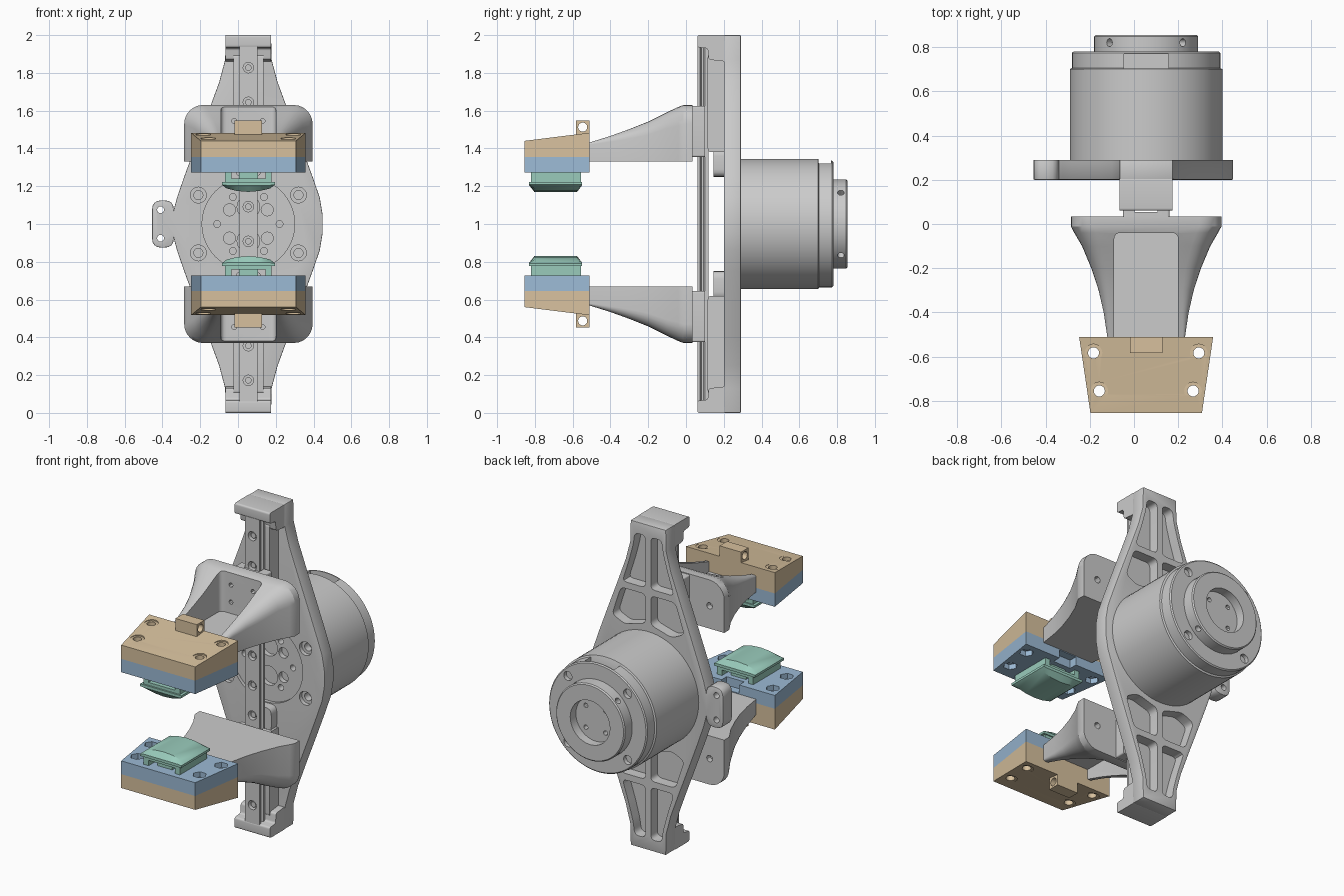
import bpy, bmesh, math
from mathutils import Vector

if "Cube" in bpy.data.objects:
    bpy.data.objects.remove(bpy.data.objects["Cube"])

CX, CZ = 0.055, 1.0          # gripper axis
COL = bpy.context.scene.collection


def obj(name, bm, mat=None):
    bmesh.ops.recalc_face_normals(bm, faces=bm.faces)
    me = bpy.data.meshes.new(name)
    bm.to_mesh(me)
    bm.free()
    ob = bpy.data.objects.new(name, me)
    COL.objects.link(ob)
    if mat:
        me.materials.append(mat)
    return ob


def loft(name, rings, mat=None):
    bm = bmesh.new()
    vs = [[bm.verts.new(p) for p in r] for r in rings]
    n = len(vs[0])
    for a, b in zip(vs, vs[1:]):
        for i in range(n):
            bm.faces.new((a[i], a[(i + 1) % n], b[(i + 1) % n], b[i]))
    bm.faces.new(vs[0])
    bm.faces.new(vs[-1])
    return obj(name, bm, mat)


def prism(name, pts, axis, a, b, mat=None):
    put = {'X': lambda p, t: (t, p[0], p[1]), 'Y': lambda p, t: (p[0], t, p[1]),
           'Z': lambda p, t: (p[0], p[1], t)}[axis]
    return loft(name, [[put(p, t) for p in pts] for t in (a, b)], mat)


def rnd(pts, r, n=4):
    """Round the corners of a 2D outline."""
    out = []
    for i, p in enumerate(pts):
        p, a, b = Vector(p), Vector(pts[i - 1]), Vector(pts[(i + 1) % len(pts)])
        s = p + (a - p).normalized() * min(r, (a - p).length * .45)
        e = p + (b - p).normalized() * min(r, (b - p).length * .45)
        for k in range(n + 1):
            t = k / n
            out.append(tuple(s * (1 - t) ** 2 + p * 2 * t * (1 - t) + e * t * t))
    return out


def rect(x0, x1, z0, z1):
    return [(x0, z0), (x1, z0), (x1, z1), (x0, z1)]


def cyl(axis, u, v, r, a, b, n=20):
    pts = [(u + r * math.cos(math.tau * i / n), v + r * math.sin(math.tau * i / n)) for i in range(n)]
    return prism("cutter", pts, axis, a, b)


def cut(ob, cutters, bevel=0):
    if bevel:
        m = ob.modifiers.new("bevel", 'BEVEL')
        m.width, m.segments, m.limit_method, m.angle_limit = bevel, 2, 'ANGLE', math.radians(50)
    for c in cutters:
        c.hide_render = True
        m = ob.modifiers.new("cut", 'BOOLEAN')
        m.object, m.operation, m.solver = c, 'DIFFERENCE', 'EXACT'
    bpy.context.view_layer.update()
    dg = bpy.context.evaluated_depsgraph_get()
    me = bpy.data.meshes.new_from_object(ob.evaluated_get(dg))
    ob.modifiers.clear()
    ob.data = me
    for c in cutters:
        bpy.data.objects.remove(c)
    return ob


def mirrored(ob):
    """Copy an upper part to the lower side."""
    bm = bmesh.new()
    bm.from_mesh(ob.data)
    for v in bm.verts:
        v.co.z = 2 * CZ - v.co.z
    mats = list(ob.data.materials)
    new = obj(ob.name.replace("upper", "lower"), bm, mats[0] if mats else None)
    return new


def material(name, c):
    m = bpy.data.materials.new(name)
    m.diffuse_color = (*c, 1)
    m.use_nodes = True
    m.node_tree.nodes["Principled BSDF"].inputs["Base Color"].default_value = m.diffuse_color
    return m


tan = material("tan", (0.68, 0.53, 0.34))
blue = material("blue", (0.33, 0.49, 0.66))
green = material("green", (0.32, 0.60, 0.50))

# Main plate with side lug, ribbed back pockets and mounting holes
half = [(.12, 1.0), (.123, .87), (.155, .75), (.21, .6), (.285, .4), (.34, .25), (.378, .14)]
right = half + [(.393, .05), (.393, -.05)] + [(x, -z) for x, z in half[::-1]]
lug = rnd([(-.395, -.125), (-.51, -.125), (-.51, .125), (-.395, .125)], .05)
left = [(-x, -z) for x, z in half] + lug + [(-x, z) for x, z in half[::-1]]
plate = prism("main_plate", [(CX + x, CZ + z) for x, z in right + left], 'Y', .2, .29)
cs = []
for sx in (1, -1):
    for sz in (1, -1):
        for poly in ([(.018, .61), (.018, .93), (.092, .93), (.1, .86), (.13, .75), (.175, .61)],
                     [(.018, .39), (.018, .57), (.185, .57), (.245, .39), (.16, .35)]):
            cs.append(prism("cutter", rnd([(CX + sx * x, CZ + sz * z) for x, z in poly], .03), 'Y', .225, .35))
        x, z = CX + sx * .265, CZ + sz * .153
        cs += [cyl('Y', x, z, .042, .1, .225), cyl('Y', x, z, .024, .1, .27)]
cs += [cyl('Y', -.41, CZ + s * .075, .018, .1, .4) for s in (1, -1)]
cs.append(cyl('Y', CX, CZ, .245, .1, .22, 64))
cs += [cyl('Y', CX + .165 * math.cos(a), CZ + .165 * math.sin(a), .018, .1, .26)
       for a in [math.radians(60 * k) for k in range(6)]]
cs += [cyl('Y', CX + sx * .1, CZ + sz * .075, .032, .1, .25) for sx in (1, -1) for sz in (1, -1)]
cs += [cyl('Y', CX, CZ + s * .09, .06, .1, .25) for s in (1, -1)]
cut(plate, cs, .012)

# Hooked end blocks and rail supports
end = prism("upper_end_block", rnd([(.21, 2), (.06, 2), (.06, 1.935), (.115, 1.93), (.12, 1.87), (.21, 1.86)], .012),
            'X', CX - .12, CX + .12)
spine = prism("upper_rail_support", rnd([(.21, 1.9), (.115, 1.9), (.115, 1.38), (.21, 1.38)], .02),
              'X', CX - .08, CX + .08)
foot = prism("upper_support_foot", rnd(rect(CX - .07, CX + .07, 1.25, 1.4), .04), 'Y', .145, .21)
for o in (end, spine, foot):
    mirrored(o)

# Grooved linear rail with bolt holes
hr = [(.048, .06), (.048, .075), (.036, .082), (.036, .092), (.048, .1), (.048, .118)]
rail = prism("linear_rail", [(CX + x, y) for x, y in hr] + [(CX - x, y) for x, y in hr[::-1]], 'Z', .06, 1.94)
cut(rail, [cyl('Y', CX, .172 + .184 * k, .028, 0, .09, 16) for k in range(10)])
for k in range(10):
    prism("rail_bolt_%d" % k, [(CX + .017 * math.cos(a), .172 + .184 * k + .017 * math.sin(a))
                               for a in [math.tau * i / 12 for i in range(12)]], 'Y', .07, .1)

# Motor: turned body, rear ring and hollow cap
prof = [(.345, .285), (.345, .70), (.335, .705), (.335, .774), (.328, .78), (.235, .78), (.235, .848),
        (.228, .855), (.135, .855), (.135, .80)]
N = 72
motor = loft("motor", [[(CX + r * math.cos(math.tau * i / N), y, CZ + r * math.sin(math.tau * i / N))
                        for i in range(N)] for r, y in prof])
cs = [prism("cutter", rect(CX - .1, CX + .1, CZ + .24, CZ + .5), 'Y', .702, .768)]
for k in range(4):
    a = math.radians(45 + 90 * k)
    c, s = math.cos(a), math.sin(a)
    cs += [cyl('Y', CX + .288 * c, CZ + .288 * s, .028, .755, .9),
           cyl('Y', CX + .095 * c, CZ + .095 * s, .014, .77, .82, 12)]
    pin = cyl('Z', 0, 0, .018, .2, .3, 14)
    pin.rotation_euler = (0, math.pi / 2 - a, 0)
    pin.location = (CX, .82, CZ)
    cs.append(pin)
cut(motor, cs)

# Finger bracket: flared arm with open channel
rings = []
for y, w, h, r in [(.035, .34, .30, .1), (-.012, .34, .30, .1), (-.04, .325, .29, .1), (-.1, .29, .262, .085),
                   (-.2, .248, .212, .07), (-.3, .215, .172, .05), (-.4, .192, .136, .03), (-.515, .175, .1, .01)]:
    top = []
    for k in range(7):
        a = math.pi / 2 * k / 6
        top.append((w - r + r * math.cos(a), 1.33 + h - r + r * math.sin(a)))
    ring = [(w, 1.33)] + top + [(-x, z) for x, z in top[::-1]] + [(-w, 1.33)]
    rings.append([(CX + x, y, z) for x, z in ring])
bracket = loft("upper_finger_bracket", rings)
channel = prism("cutter", rnd(rect(CX - .145, CX + .145, -.9, -.04), .03), 'Z', 1.37, 1.9)
cut(bracket, [channel] + [cyl('Y', CX + sx * .075, z, .013, -.1, .1, 12) for sx in (1, -1) for z in (1.545, 1.44)]
    + [cyl('Y', CX + sx * .24, 1.47, .02, .0, .1, 12) for sx in (1, -1)])
carriage = prism("upper_carriage", rnd(rect(CX - .105, CX + .105, 1.355, 1.625), .01), 'Y', .03, .1)
slot = prism("cutter", rect(CX - .052, CX + .052, 1.2, 1.8), 'Y', .055, .2)
cut(carriage, [slot])

# Finger blocks: blue plate, tan wedge with drilled tab
trap = [(CX - .303, -.51), (CX + .303, -.51), (CX + .252, -.855), (CX - .252, -.855)]
bolts = [(CX + s * x, y) for s in (1, -1) for x, y in ((.238, -.583), (.212, -.755))]
pad_plate = prism("upper_pad_plate", trap, 'Z', 1.273, 1.355, blue)
cut(pad_plate, [cyl('Z', x, y, .025, 1.2, 1.5) for x, y in bolts] +
    [cyl('Z', x, y, .04, 1.2, 1.305, 6) for x, y in bolts] +
    [prism("cutter", rect(CX - .06, CX + .06, -.56, -.4), 'Z', 1.2, 1.325)])
wedge = loft("upper_finger_wedge", [[(x, y, 1.355) for x, y in trap],
                                    [(x, y, 1.483 if y > -.6 else 1.44) for x, y in trap]], tan)
cut(wedge, [cyl('Z', x, y, .025, 1.2, 1.6) for x, y in bolts] +
    [cyl('Z', x, y, .04, 1.45 if y < -.6 else 1.471, 1.6) for x, y in bolts])
tab = prism("upper_wedge_tab", rect(-.583, -.51, 1.45, 1.548), 'X', CX - .073, CX + .073, tan)
cut(tab, [cyl('X', -.547, 1.513, .024, -.3, .5)])

# Crowned green grip pad on a two-legged stem
crown = [(-.14, 1.222), (-.14, 1.208), (-.115, 1.188), (-.06, 1.175), (0, 1.17)]
crown += [(-x, z) for x, z in crown[-2::-1]]
pad = loft("upper_grip_pad", [[(CX + x, y, max(z, lim)) for x, z in crown]
                              for y, lim in ((-.83, 1.205), (-.803, 1.0), (-.577, 1.0), (-.55, 1.205))], green)
stem = prism("upper_pad_stem", [(CX + x, z) for x, z in
             [(-.123, 1.28), (-.123, 1.215), (.123, 1.215), (.123, 1.28), (.09, 1.28), (.09, 1.24), (-.09, 1.24),
              (-.09, 1.28)]], 'Y', -.82, -.557, green)
core = prism("upper_pad_core", rect(CX - .05, CX + .05, 1.23, 1.28), 'Y', -.79, -.59, green)

for o in (bracket, carriage, pad_plate, wedge, tab, pad, stem, core):
    mirrored(o)

# Smooth curved faces, keep edges sharp
for o in COL.objects:
    o.select_set(True)
    bpy.context.view_layer.objects.active = o
bpy.ops.object.shade_smooth_by_angle(angle=math.radians(30))
